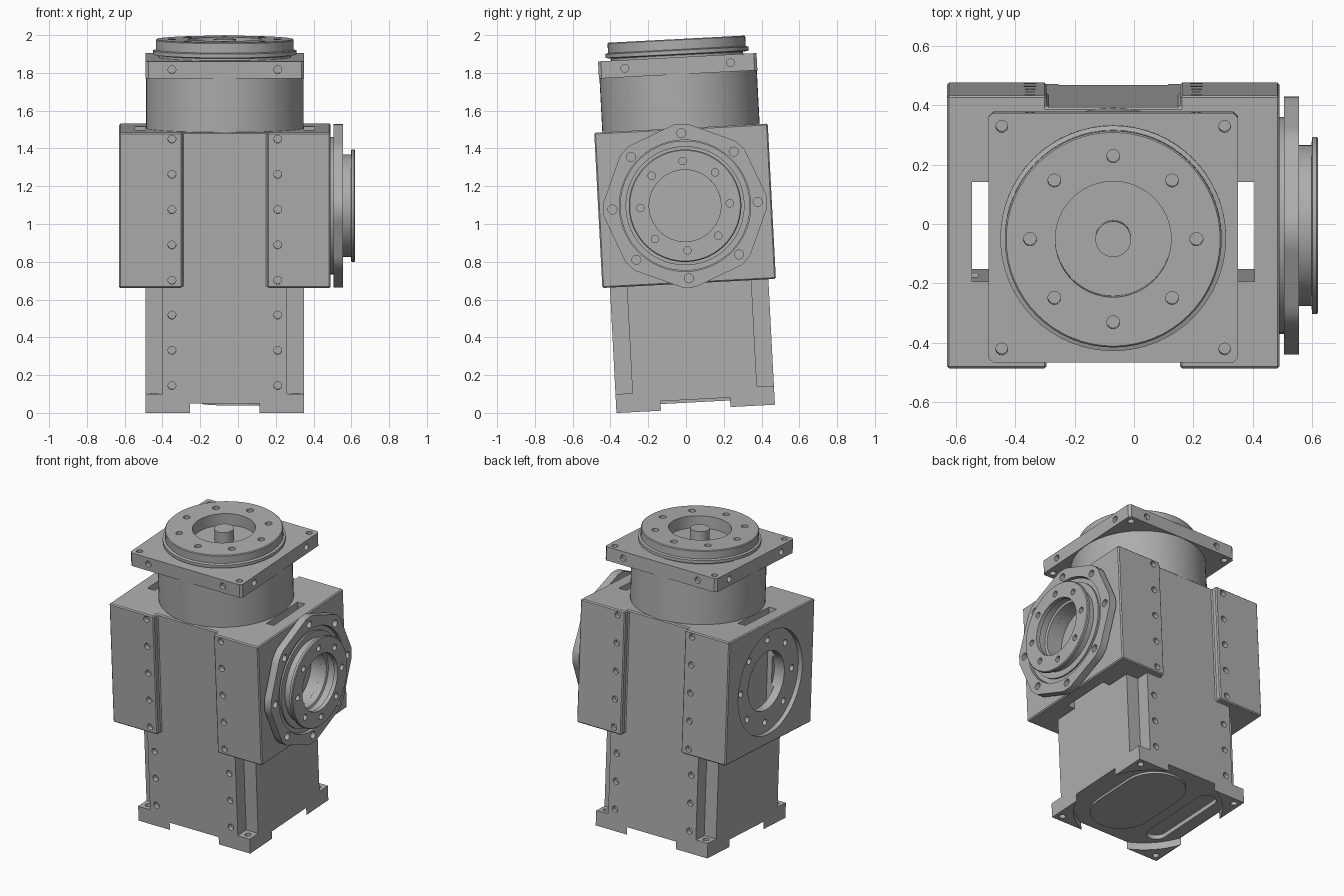
import bpy, bmesh
from math import pi, cos, sin, radians
from mathutils import Matrix, Vector

if "Cube" in bpy.data.objects:
    bpy.data.objects.remove(bpy.data.objects["Cube"])

CX = -0.07            # column axis
HZ = 0.097            # height of the side hub axis
HALF = 0.42           # half width of the column
TILT = Matrix.Translation((0, 0, 1)) @ Matrix.Rotation(radians(3), 4, 'X')
TURN = {'X': Matrix.Rotation(pi / 2, 4, 'Y'), 'Y': Matrix.Rotation(pi / 2, 4, 'X'), 'Z': Matrix()}
# Frame that lays a flat outline against the side face, its depth running along x
SIDE = Matrix(((0, 0, 1, 0), (1, 0, 0, 0), (0, 1, 0, HZ), (0, 0, 0, 1)))
UPRIGHT = Matrix.Translation((CX, 0, 0))

grey = bpy.data.materials.new("machined_grey")
grey.use_nodes = True
COLOUR = (0.42, 0.42, 0.42, 1)
grey.diffuse_color = COLOUR
grey.node_tree.nodes["Principled BSDF"].inputs["Base Color"].default_value = COLOUR
parts = []


def cyl(bm, axis, centre, r, length, seg=48):
    bmesh.ops.create_cone(bm, cap_ends=True, segments=seg, radius1=r, radius2=r, depth=length,
                          matrix=Matrix.Translation(centre) @ TURN[axis])


def box(bm, lo, hi):
    lo, hi = Vector(lo), Vector(hi)
    bmesh.ops.create_cube(bm, size=1, matrix=Matrix.Translation((lo + hi) / 2)
                          @ Matrix.Diagonal((hi - lo).to_4d()))


def prism(bm, outline, z0, z1, frame=UPRIGHT):
    face = bm.faces.new([bm.verts.new(frame @ Vector((x, y, z0))) for x, y in outline])
    top = bmesh.ops.extrude_face_region(bm, geom=[face])["geom"]
    move = frame.to_3x3() @ Vector((0, 0, z1 - z0))
    bmesh.ops.translate(bm, vec=move, verts=[v for v in top if isinstance(v, bmesh.types.BMVert)])


def lathe(bm, profile, frame, closed=False, seg=64):
    vs = [bm.verts.new((r, 0, z)) for r, z in profile]
    pairs = list(zip(vs, vs[1:])) + ([(vs[-1], vs[0])] if closed else [])
    edges = [bm.edges.new(p) for p in pairs]
    bmesh.ops.spin(bm, geom=vs + edges, axis=(0, 0, 1), cent=(0, 0, 0), angle=2 * pi, steps=seg)
    bmesh.ops.remove_doubles(bm, verts=bm.verts[:], dist=0.0001)
    bmesh.ops.transform(bm, matrix=frame, verts=bm.verts[:])


def stadium(width, length, x):
    r, s = width / 2, (length - width) / 2
    arc = [pi * i / 12 for i in range(13)]
    return ([(x + r * cos(a), s + r * sin(a)) for a in arc]
            + [(x - r * cos(a), -s - r * sin(a)) for a in arc])


def ring(n, r, offset=0.0):
    return [(r * cos(2 * pi * i / n + offset), r * sin(2 * pi * i / n + offset)) for i in range(n)]


def make(name, bm):
    bmesh.ops.recalc_face_normals(bm, faces=bm.faces[:])
    me = bpy.data.meshes.new(name)
    bm.to_mesh(me)
    bm.free()
    ob = bpy.data.objects.new(name, me)
    bpy.context.collection.objects.link(ob)
    return ob


def part(name, bm, cutter=None):
    ob = make(name, bm)
    if cutter:
        tool = make(name + "_cutter", cutter)
        mod = ob.modifiers.new("cut", 'BOOLEAN')
        mod.operation, mod.solver, mod.use_self, mod.object = 'DIFFERENCE', 'EXACT', True, tool
        bpy.context.view_layer.update()
        done = bpy.data.meshes.new_from_object(ob.evaluated_get(bpy.context.evaluated_depsgraph_get()))
        ob.modifiers.clear()
        ob.data = done
        bpy.data.objects.remove(tool)
    ob.data.materials.clear()
    ob.data.materials.append(grey)
    ob.matrix_world = TILT
    parts.append(ob)


def side_holes(bm, y, rows):
    for k in rows:
        for sx in (-1, 1):
            for sy in (-1, 1):
                cyl(bm, 'Y', (CX + sx * 0.28, sy * y, 0.1 + 0.187 * k), 0.021, 0.06, 14)


def mirrored(quarter):
    # Full outline from the points of its first quadrant
    q = list(quarter)
    return (q + [(-x, y) for x, y in reversed(q)] + [(-x, -y) for x, y in q]
            + [(x, -y) for x, y in reversed(q)])


# Column with notched corners
bm, cut = bmesh.new(), bmesh.new()
prism(bm, mirrored([(HALF, 0.33), (0.33, 0.33), (0.33, HALF)]), -0.885, -0.3)
side_holes(cut, HALF, (-5, -4, -3))
part("column", bm, cut)

# Base with four corner feet
bm, cut = bmesh.new(), bmesh.new()
box(bm, (CX - HALF, -HALF, -0.98), (CX + HALF, HALF, -0.88))
cyl(cut, 'Z', (CX, 0, -0.98), 0.459, 0.1, 64)
prism(cut, stadium(0.13, 0.6, -0.27), -1, -0.9)
for sx in (-1, 1):
    for sy in (-1, 1):
        cyl(cut, 'Z', (CX + sx * 0.375, sy * 0.375, -0.93), 0.02, 0.2, 14)
part("base_feet", bm, cut)
bm = bmesh.new()
prism(bm, stadium(0.4, 0.7, 0.08), -0.945, -0.92)
part("base_boss", bm)

# Main block with raised mounting pads on the front and back
bm, cut = bmesh.new(), bmesh.new()
prism(bm, mirrored([(0.56, 0.46), (0.225, 0.46), (0.225, HALF)]), -0.315, 0.508)
bmesh.ops.recalc_face_normals(bm, faces=bm.faces[:])
bmesh.ops.bevel(bm, geom=bm.edges[:], offset=0.007, segments=1, affect='EDGES')
for s in (-1, 1):
    box(cut, (CX + s * 0.4475 - 0.0275, -0.168, -0.4), (CX + s * 0.4475 + 0.0275, 0.168, 0.6))
side_holes(cut, 0.46, range(-2, 3))
cyl(cut, 'X', (0.46, 0, HZ), 0.19, 0.08)
cyl(cut, 'X', (-0.63, 0, HZ), 0.345, 0.06)
cyl(cut, 'X', (-0.58, 0, HZ), 0.195, 0.11)
for y, z in ring(8, 0.275):
    cyl(cut, 'X', (-0.6, y, HZ + z), 0.021, 0.07, 14)
part("main_block", bm, cut)

# Round neck and square flange above the block
bm = bmesh.new()
cyl(bm, 'Z', (CX, 0, 0.65), 0.417, 0.3, 64)
part("neck", bm)
bm, cut = bmesh.new(), bmesh.new()
prism(bm, mirrored([(HALF, 0.405), (0.405, HALF)]), 0.793, 0.884)
for sx in (-1, 1):
    for sy in (-1, 1):
        cyl(cut, 'Z', (CX + sx * 0.375, sy * 0.375, 0.84), 0.02, 0.2, 14)
        cyl(cut, 'Y', (CX + sx * 0.28, sy * HALF, 0.84), 0.021, 0.05, 14)
        cyl(cut, 'X', (CX + sx * HALF, sy * 0.28, 0.84), 0.021, 0.05, 14)
part("square_flange", bm, cut)

# Top cap with a recess and centre shaft
bm, cut = bmesh.new(), bmesh.new()
lathe(bm, [(0, 0.98), (0.06, 0.98), (0.06, 0.9), (0.195, 0.9), (0.195, 0.98), (0.36, 0.98),
           (0.365, 0.975), (0.365, 0.925), (0.38, 0.92), (0.38, 0.9), (0.35, 0.895),
           (0.35, 0.88), (0, 0.88)], UPRIGHT)
for x, y in ring(8, 0.28):
    cyl(cut, 'Z', (CX + x, y, 0.97), 0.022, 0.08, 14)
part("top_cap", bm, cut)

# Side flange: a disc with eight flats
bm, cut = bmesh.new(), bmesh.new()
outline = []
for i in range(80):
    a = 2 * pi * i / 80
    r = min(0.434, 0.413 / cos(a % (pi / 4) - pi / 8))
    outline.append((r * cos(a), r * sin(a)))
prism(bm, outline, 0.505, 0.555, SIDE)
cyl(cut, 'X', (0.53, 0, HZ), 0.348, 0.2, 64)
for y, z in ring(8, 0.385):
    cyl(cut, 'X', (0.55, y, HZ + z), 0.024, 0.06, 14)
part("side_flange", bm, cut)

# Side hub: a stepped ring with an undercut bore
bm, cut = bmesh.new(), bmesh.new()
lathe(bm, [(0.19, 0.485), (0.365, 0.485), (0.365, 0.506), (0.344, 0.506), (0.344, 0.537),
           (0.315, 0.537), (0.315, 0.548), (0.272, 0.548), (0.272, 0.597), (0.298, 0.6),
           (0.298, 0.615), (0.293, 0.62), (0.19, 0.62), (0.19, 0.592), (0.205, 0.587),
           (0.205, 0.54), (0.19, 0.535)], SIDE, closed=True)
for y, z in ring(8, 0.237):
    cyl(cut, 'X', (0.61, y, HZ + z), 0.02, 0.05, 14)
part("side_hub", bm, cut)

# Smooth the round walls and keep the edges sharp
bpy.ops.object.select_all(action='DESELECT')
for ob in parts:
    ob.select_set(True)
bpy.context.view_layer.objects.active = parts[0]
bpy.ops.object.shade_smooth_by_angle(angle=radians(30))
